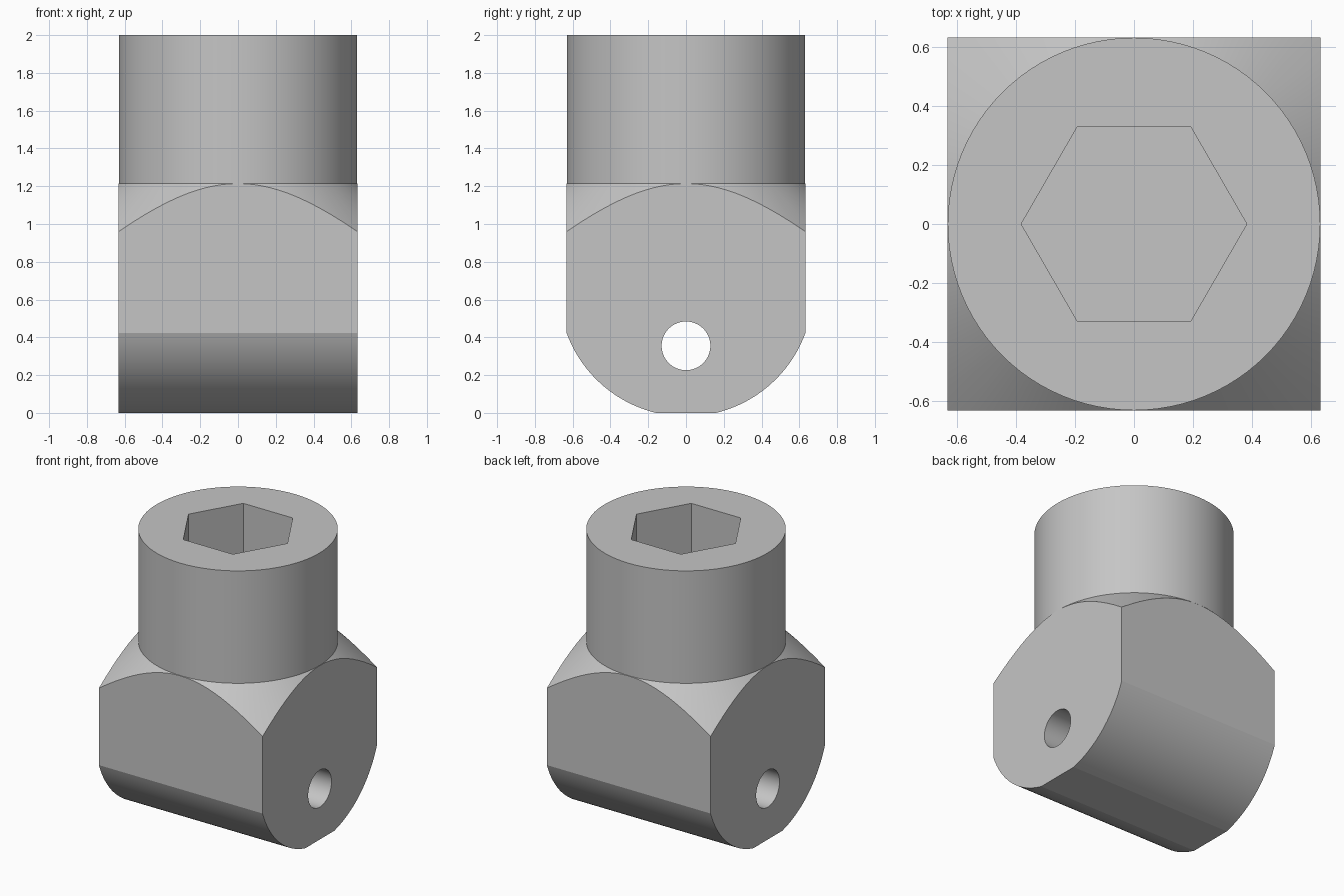
import bpy, math
from math import sin, cos, pi

if "Cube" in bpy.data.objects:
    bpy.data.objects.remove(bpy.data.objects["Cube"])

HALF = 0.632          # half width of the square block
NECK_Z = 1.215        # where the round neck meets the chamfer
PIN_Z = 0.355         # height of the cross hole

steel = bpy.data.materials.new("grey_steel")
steel.use_nodes = True
colour = (0.56, 0.56, 0.56, 1)
steel.diffuse_color = colour
steel.node_tree.nodes["Principled BSDF"].inputs["Base Color"].default_value = colour


def loft(name, rings):
    """Closed solid skinned through rings of equal point count."""
    n = len(rings[0])
    verts = [p for ring in rings for p in ring]
    faces = [tuple(reversed(range(n))),
             tuple(range(len(verts) - n, len(verts)))]
    for k in range(len(rings) - 1):
        for i in range(n):
            j = (i + 1) % n
            faces.append((k*n + i, k*n + j, (k+1)*n + j, (k+1)*n + i))
    mesh = bpy.data.meshes.new(name)
    mesh.from_pydata(verts, [], faces)
    mesh.materials.append(steel)
    obj = bpy.data.objects.new(name, mesh)
    bpy.context.collection.objects.link(obj)
    return obj


def circle(r, z, n):
    return [(r*cos(2*pi*i/n), r*sin(2*pi*i/n), z) for i in range(n)]


def combine(target, tool, operation):
    mod = target.modifiers.new("cut", "BOOLEAN")
    mod.operation, mod.solver, mod.object = operation, "EXACT", tool
    bpy.context.view_layer.objects.active = target
    bpy.ops.object.modifier_apply(modifier=mod.name)
    bpy.data.objects.remove(tool)


# Block: rounded-bottom side profile extruded along x
R, CZ = 0.673, 0.654
start, end = math.asin(0.16 / R), math.asin(HALF / R)
arc = [start + (end - start)*i/24 for i in range(25)]
right = [(R*sin(a), CZ - R*cos(a)) for a in arc]
right[0] = (0.16, 0)
profile = right + [(HALF, 2.1), (-HALF, 2.1)] + [(-y, z) for y, z in reversed(right)]
body = loft("socket_body", [[(x, y, z) for y, z in profile] for x in (-HALF, HALF)])

# Turned envelope: round neck above a conical chamfer
r = HALF - 0.001
envelope = loft("turned_envelope", [circle(1.05, -0.1, 96),
                                    circle(1.05, NECK_Z - (1.05 - r)*0.97, 96),
                                    circle(r, NECK_Z, 96),
                                    circle(r, 2, 96)])
combine(body, envelope, "INTERSECT")

# Hexagonal socket in the top
combine(body, loft("hex_cutter", [circle(0.382, 1.25, 6), circle(0.382, 2.1, 6)]), "DIFFERENCE")

# Cross hole through the block along x
hole = [[(x, y, z + PIN_Z) for y, z, _ in circle(0.129, 0, 64)] for x in (-1, 1)]
combine(body, loft("pin_cutter", hole), "DIFFERENCE")

bpy.ops.object.select_all(action="DESELECT")
body.select_set(True)
bpy.context.view_layer.objects.active = body
bpy.ops.object.shade_smooth_by_angle(angle=math.radians(10))
